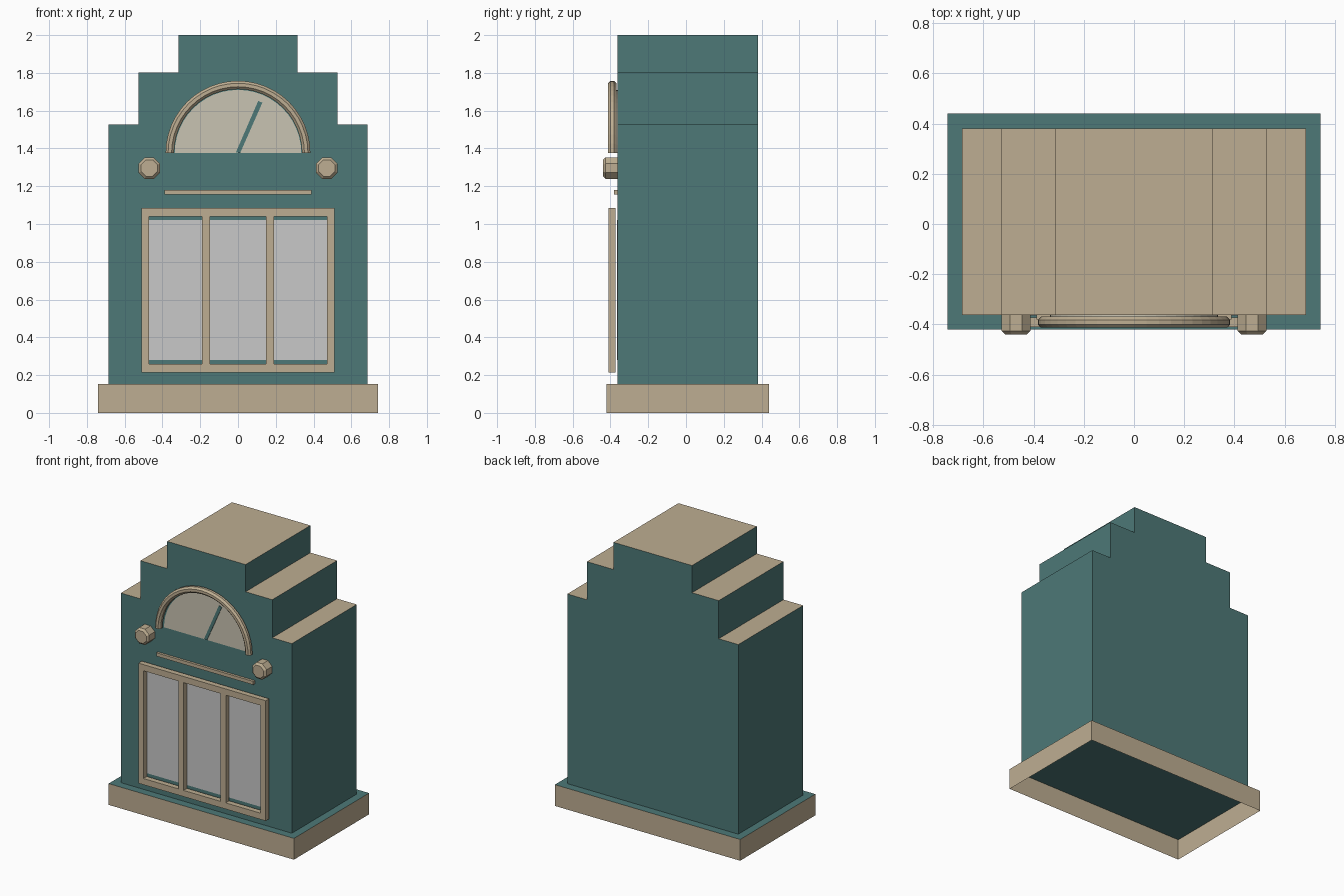
import bpy, bmesh, math
from mathutils import Vector, Matrix

cube = bpy.data.objects.get("Cube")
if cube:
    bpy.data.objects.remove(cube)


def material(name, r, g, b):
    m = bpy.data.materials.new(name)
    m.use_nodes = True
    m.diffuse_color = (r, g, b, 1)
    m.node_tree.nodes["Principled BSDF"].inputs["Base Color"].default_value = (r, g, b, 1)
    return m


TEAL = material("teal paint", 0.075, 0.19, 0.185)
TAN = material("tan trim", 0.515, 0.423, 0.287)
GLASS = material("grey glass", 0.578, 0.578, 0.578)
CREAM = material("cream dial", 0.584, 0.552, 0.445)


def finish(name, bm, *mats):
    bmesh.ops.recalc_face_normals(bm, faces=bm.faces)
    mesh = bpy.data.meshes.new(name)
    bm.to_mesh(mesh)
    bm.free()
    for m in mats:
        mesh.materials.append(m)
    obj = bpy.data.objects.new(name, mesh)
    bpy.context.scene.collection.objects.link(obj)
    return obj


def extrude(bm, faces, depth):
    new = bmesh.ops.extrude_face_region(bm, geom=faces)["geom"]
    verts = [v for v in new if isinstance(v, bmesh.types.BMVert)]
    bmesh.ops.translate(bm, verts=verts, vec=(0, depth, 0))


def prism(name, outline, y0, y1, *mats):
    """Outline of (x, z) points pushed from y0 back to y1."""
    bm = bmesh.new()
    face = bm.faces.new([bm.verts.new((x, y0, z)) for x, z in outline])
    extrude(bm, [face], y1 - y0)
    return finish(name, bm, *mats)


def rect(x0, x1, z0, z1):
    return [(x0, z0), (x1, z0), (x1, z1), (x0, z1)]


def paint_tops(obj):
    for p in obj.data.polygons:
        if p.normal.z > 0.5:
            p.material_index = 1


FRONT, BACK = -0.362, 0.38

# Stepped body with tan upper ledges
right = [(0.685, 0.154), (0.685, 1.527), (0.528, 1.527),
         (0.528, 1.803), (0.314, 1.803), (0.314, 2.0)]
body = prism("stepped_body", right + [(-x, z) for x, z in reversed(right)],
             FRONT, BACK, TEAL, TAN)
paint_tops(body)

# Plinth: hollow underneath, teal on top
plinth = prism("plinth", rect(-0.742, 0.742, 0, 0.154), -0.42, 0.44, TAN, TEAL)
paint_tops(plinth)
bm = bmesh.new()
bm.from_mesh(plinth.data)
bmesh.ops.delete(bm, geom=[f for f in bm.faces if f.normal.z < -0.5], context="FACES")
bm.to_mesh(plinth.data)
bm.free()

# Window frame: a grid with its three openings left out
xs = [-0.51, -0.47, -0.19, -0.148, 0.148, 0.19, 0.47, 0.51]
zs = [0.215, 0.26, 1.04, 1.085]
bm = bmesh.new()
grid = [[bm.verts.new((x, -0.411, z)) for z in zs] for x in xs]
cells = []
for i in range(len(xs) - 1):
    for j in range(len(zs) - 1):
        if not (i % 2 == 1 and j == 1):
            cells.append(bm.faces.new((grid[i][j], grid[i + 1][j],
                                       grid[i + 1][j + 1], grid[i][j + 1])))
extrude(bm, cells, 0.039)
finish("window_frame", bm, TAN)

# Window panes behind the openings
for side, i in (("right", 1), ("middle", 3), ("left", 5)):
    prism("window_pane_" + side, rect(xs[i] - 0.015, xs[i + 1] + 0.015, 0.28, 1.02),
          FRONT - 0.003, FRONT, GLASS)

# Ledge strip above the window
prism("ledge_strip", rect(-0.388, 0.388, 1.156, 1.181), -0.38, FRONT, TAN)

# Half-round dial
DIAL_Z = 1.375
arc = [math.pi * k / 24 for k in range(25)]
prism("dial_face", [(0.335 * math.cos(a), DIAL_Z + 0.335 * math.sin(a)) for a in arc],
      FRONT - 0.006, FRONT, CREAM)

# Dial needle leaning to the left
tip = Vector((0.118, 0.272))
across = Vector((tip.y, -tip.x)).normalized() * 0.012
base = Vector((0, DIAL_Z))
needle = [base - across, base + across, base + tip + across, base + tip - across]
prism("dial_needle", [(p.x, max(p.y, DIAL_Z)) for p in needle],
      FRONT - 0.010, FRONT - 0.005, TEAL)

# Arched dial rim: an octagon swept through half a turn
bm = bmesh.new()
ring = []
for k in range(8):
    a = math.pi / 8 + k * math.pi / 4
    ring.append(bm.verts.new((0.361 + 0.024 * math.cos(a), -0.391 + 0.024 * math.sin(a), DIAL_Z)))
edges = [bm.edges.new((ring[k], ring[(k + 1) % 8])) for k in range(8)]
bmesh.ops.spin(bm, geom=edges, cent=(0, 0, DIAL_Z), axis=(0, -1, 0),
               angle=math.pi, steps=24)
bmesh.ops.holes_fill(bm, edges=[e for e in bm.edges if e.is_boundary], sides=8)
finish("dial_rim", bm, TAN)

# Octagonal knobs with a chamfered front
for side, x in (("left", 0.47), ("right", -0.47)):
    bm = bmesh.new()
    turn = (Matrix.Translation((x, (FRONT - 0.44) / 2, 1.296))
            @ Matrix.Rotation(math.pi / 2, 4, "X") @ Matrix.Rotation(math.pi / 8, 4, "Z"))
    bmesh.ops.create_cone(bm, cap_ends=True, segments=8, radius1=0.062, radius2=0.062,
                          depth=FRONT + 0.44, matrix=turn)
    rim = [e for e in bm.edges if all(v.co.y < -0.43 for v in e.verts)]
    bmesh.ops.bevel(bm, geom=rim, offset=0.014, segments=1, affect="EDGES")
    finish("knob_" + side, bm, TAN)
